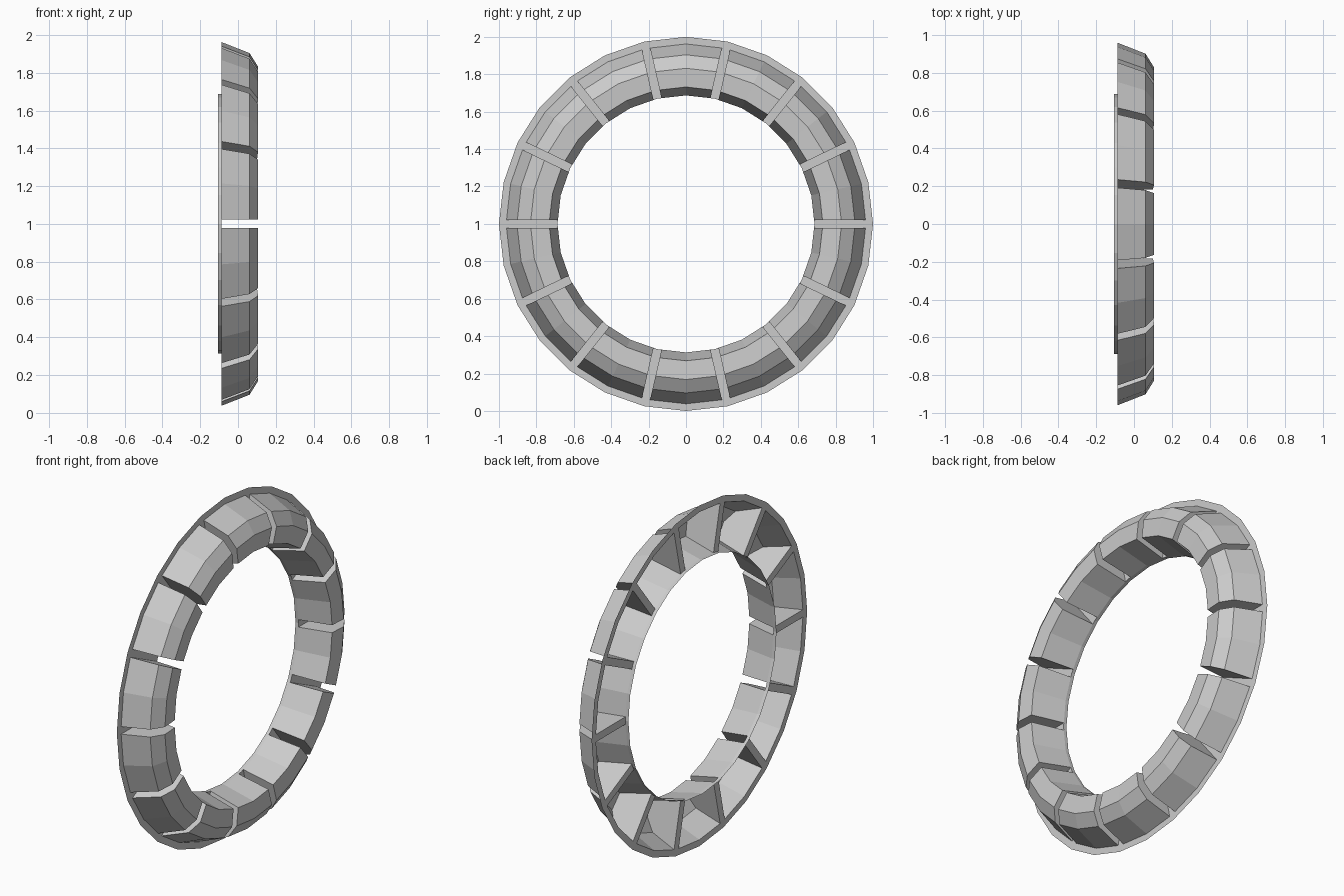
import bpy, bmesh
from math import sin, cos, tan, pi

if "Cube" in bpy.data.objects:
    bpy.data.objects.remove(bpy.data.objects["Cube"])

N = 14                 # segments around the ring
A = pi / N             # half angle of one segment
H = 0.022              # half width of the gap between segments
R_FLANGE, X_LIP, CENTRE = 1.0, -0.107, (0, 0, 1)
# (x, radius) cross-section, open at the back
PROFILE = [(-0.087, 0.962), (0.061, 0.904), (0.106, 0.832),
           (0.1, 0.732), (-0.087, 0.687)]


def gap_point(x, r, side, h=H):
    """Point beside a gap line, on the chord of the 28-sided ring."""
    k = r - h * tan(A / 2)
    return (x, side * (k * sin(A) - h * cos(A)), k * cos(A) + h * sin(A))


def finish(bm, name):
    mesh = bpy.data.meshes.new(name)
    bm.to_mesh(mesh)
    bm.free()
    return mesh


def place(name, mesh, angle):
    ob = bpy.data.objects.new(name, mesh)
    ob.location = CENTRE
    ob.rotation_euler.x = angle
    bpy.context.collection.objects.link(ob)


# hollow ring segment: two facets long, closed at both ends
bm = bmesh.new()
left = [bm.verts.new(gap_point(x, r, -1)) for x, r in PROFILE]
mid = [bm.verts.new((x, 0, r)) for x, r in PROFILE]
right = [bm.verts.new(gap_point(x, r, 1)) for x, r in PROFILE]
for a, b in ((left, mid), (mid, right)):
    for i in range(len(PROFILE) - 1):
        bm.faces.new((a[i], b[i], b[i + 1], a[i + 1]))
bm.faces.new(left)
bm.faces.new(right[::-1])
bmesh.ops.recalc_face_normals(bm, faces=bm.faces)
segment = finish(bm, "ring_segment")

# thin back frame: outer flange, spokes behind the gaps, inner lip
bm = bmesh.new()
xo, ro = PROFILE[0]
xi, ri = PROFILE[-1]
for s in (-1, 1):
    def quad(*pts):
        bm.faces.new([bm.verts.new(p) for p in (pts if s > 0 else pts[::-1])])
    gap_in, gap_edge = gap_point(xo, ro, s, 0), gap_point(xo, ro, s)
    rim_mid, rim_gap = (xo, 0, R_FLANGE), gap_point(xo, R_FLANGE, s, 0)
    lip_edge, lip_gap = gap_point(xi, ri, s), gap_point(xi, ri, s, 0)
    quad((xo, 0, ro), gap_edge, gap_point(xo, R_FLANGE, s), rim_mid)
    quad(gap_edge, gap_in, rim_gap, gap_point(xo, R_FLANGE, s))
    quad(gap_edge, lip_edge, lip_gap, gap_in)
    quad((xi, 0, ri), (X_LIP, 0, ri), gap_point(X_LIP, ri, s), lip_edge)
    quad(lip_edge, gap_point(X_LIP, ri, s), gap_point(X_LIP, ri, s, 0), lip_gap)
bmesh.ops.remove_doubles(bm, verts=bm.verts, dist=1e-5)
frame = finish(bm, "back_frame")

for k in range(N):
    place(f"ring_segment_{k + 1}", segment, 2 * A * k)
    place(f"back_frame_{k + 1}", frame, 2 * A * k)
